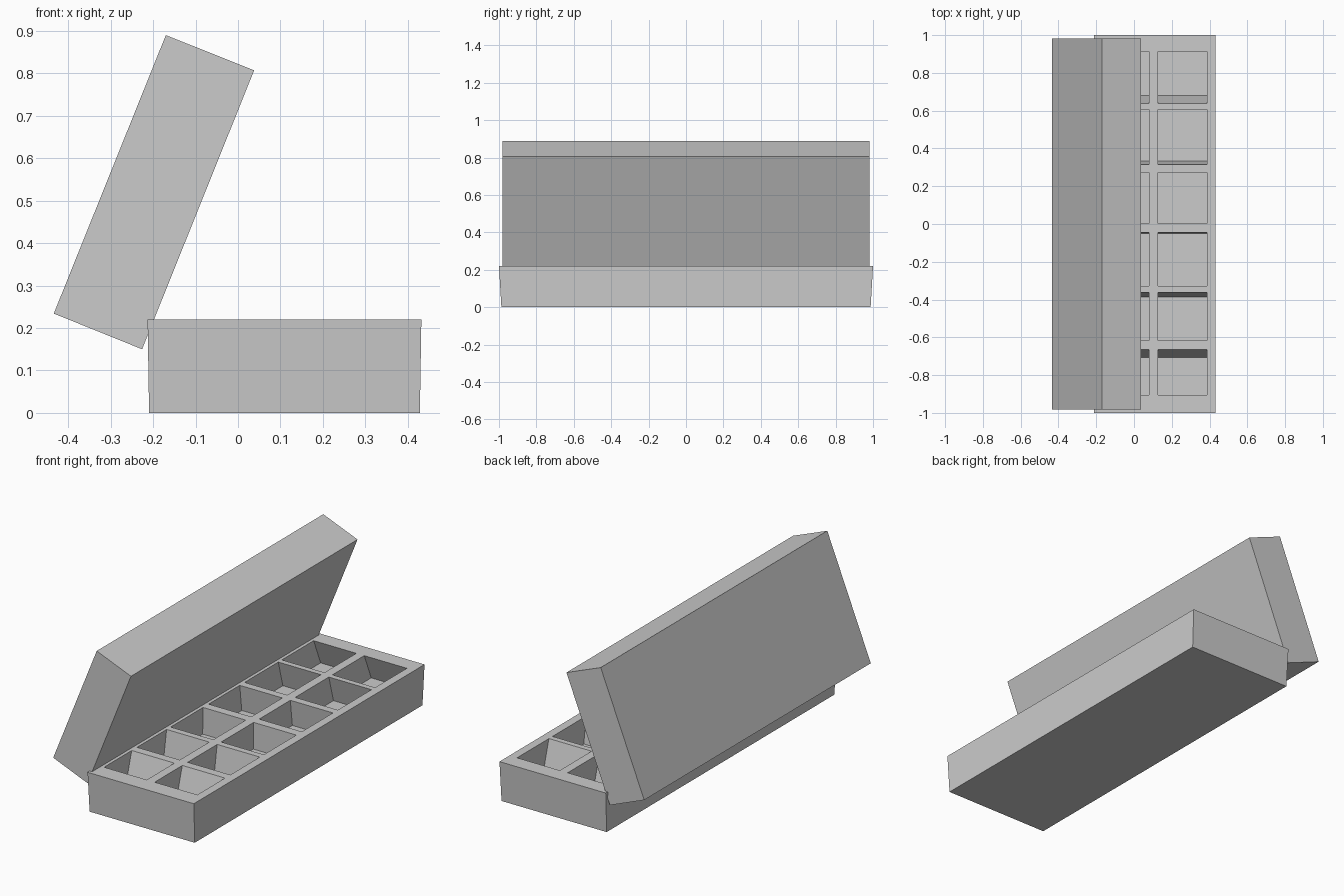
import bpy, bmesh

if "Cube" in bpy.data.objects:
    bpy.data.objects.remove(bpy.data.objects["Cube"])


def finish(name, bm):
    bmesh.ops.remove_doubles(bm, verts=bm.verts, dist=1e-5)
    bmesh.ops.recalc_face_normals(bm, faces=bm.faces)
    mesh = bpy.data.meshes.new(name)
    bm.to_mesh(mesh)
    bm.free()
    obj = bpy.data.objects.new(name, mesh)
    bpy.context.collection.objects.link(obj)
    return obj


def rect(x0, x1, y0, y1, z):
    return [(x0, y0, z), (x1, y0, z), (x1, y1, z), (x0, y1, z)]


def face(bm, points):
    bm.faces.new([bm.verts.new(p) for p in points])


def walls(bm, upper, lower):
    for i in range(4):
        j = (i + 1) % 4
        face(bm, [upper[i], upper[j], lower[j], lower[i]])


# Tray: top grid with two columns of six pockets that fan outwards lengthwise
TOP, FLOOR, FAN = 0.22, 0.075, 1.066
xs = [-0.213, -0.18, 0.079, 0.127, 0.386, 0.432]
ys = [-1.0, -0.904, -0.664, -0.618, -0.362, -0.327, -0.046,
      0.002, 0.272, 0.314, 0.606, 0.637, 0.913, 1.0]
bm = bmesh.new()
for i in range(len(xs) - 1):
    for j in range(len(ys) - 1):
        top = rect(xs[i], xs[i + 1], ys[j], ys[j + 1], TOP)
        if i % 2 and j % 2:
            floor = rect(xs[i], xs[i + 1], ys[j] * FAN, ys[j + 1] * FAN, FLOOR)
            walls(bm, top, floor)
            face(bm, floor)
        else:
            face(bm, top)

# Tray outer shell, slightly narrower at the bottom; sides follow the grid
bottom = rect(-0.209, 0.429, -0.987, 0.987, 0)
bmesh.ops.remove_doubles(bm, verts=bm.verts, dist=1e-5)
rim = [e for e in bm.edges if e.is_boundary]
new = bmesh.ops.extrude_edge_only(bm, edges=rim)["geom"]
cx, sx = 0.11, 0.638 / 0.645
for v in (g for g in new if isinstance(g, bmesh.types.BMVert)):
    v.co = (cx + (v.co.x - cx) * sx, v.co.y * 0.987, 0)
bmesh.ops.holes_fill(bm, edges=[e for e in bm.edges if e.is_boundary], sides=0)
finish("tray", bm)

# Open lid: tilted closed box, extruded from its end profile
profile = [(-0.17, 0.89), (0.038, 0.807), (-0.226, 0.15), (-0.434, 0.234)]
bm = bmesh.new()
near = [(x, -0.982, z) for x, z in profile]
far = [(x, 0.982, z) for x, z in profile]
face(bm, near)
face(bm, far)
walls(bm, near, far)
finish("lid", bm)
